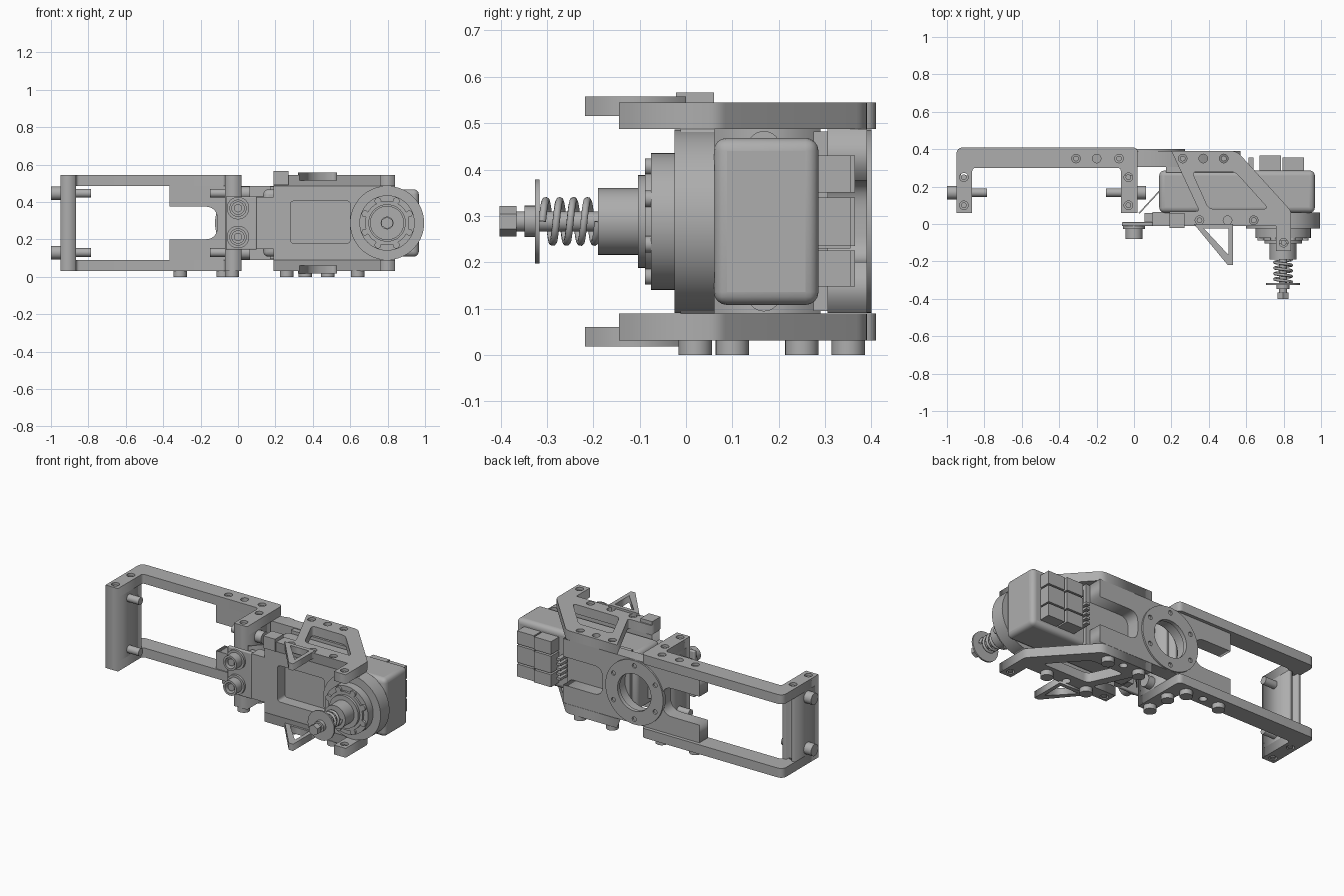
import bpy
import math
from mathutils import Vector

cube = bpy.data.objects.get("Cube")
if cube:
    bpy.data.objects.remove(cube, do_unlink=True)

grey = bpy.data.materials.new("machined grey")
grey.use_nodes = True
grey.diffuse_color = (0.42, 0.42, 0.42, 1)
grey.node_tree.nodes["Principled BSDF"].inputs["Base Color"].default_value = (0.42, 0.42, 0.42, 1)

MID = 0.288           # height of the mirror plane
MX = 0.797            # motor axis


def link(name, mesh):
    ob = bpy.data.objects.new(name, mesh)
    bpy.context.collection.objects.link(ob)
    mesh.materials.clear()
    mesh.materials.append(grey)
    return ob


def smooth(ob):
    bpy.ops.object.select_all(action='DESELECT')
    ob.select_set(True)
    bpy.context.view_layer.objects.active = ob
    bpy.ops.object.shade_smooth_by_angle(angle=math.radians(35))


def circle(x, y, r, n=24):
    return [(x + r * math.cos(math.tau * i / n), y + r * math.sin(math.tau * i / n)) for i in range(n)]


def fillet(points):
    """Round every corner that carries a third number, its radius."""
    out = []
    for i, p in enumerate(points):
        c = Vector(p[:2])
        if len(p) < 3:
            out.append(c)
            continue
        a = c + (Vector(points[i - 1][:2]) - c).normalized() * p[2]
        b = c + (Vector(points[(i + 1) % len(points)][:2]) - c).normalized() * p[2]
        for k in range(7):
            t = k / 6
            out.append(a * (1 - t) ** 2 + c * 2 * t * (1 - t) + b * t * t)
    return out


def plate(name, loops, lo, hi, axis='Z'):
    """Extrude an outline with holes: xy outline along z, or xz outline along y."""
    cu = bpy.data.curves.new(name, 'CURVE')
    cu.dimensions = '2D'
    cu.fill_mode = 'BOTH'
    cu.extrude = (hi - lo) / 2
    for loop in loops:
        sp = cu.splines.new('POLY')
        sp.points.add(len(loop) - 1)
        for pt, co in zip(sp.points, loop):
            pt.co = (co[0], co[1], 0, 1)
        sp.use_cyclic_u = True
    tmp = bpy.data.objects.new(name, cu)
    bpy.context.collection.objects.link(tmp)
    dg = bpy.context.evaluated_depsgraph_get()
    mesh = bpy.data.meshes.new_from_object(tmp.evaluated_get(dg))
    bpy.data.objects.remove(tmp, do_unlink=True)
    ob = link(name, mesh)
    mid = (lo + hi) / 2
    if axis == 'Z':
        ob.location.z = mid
    else:
        ob.rotation_euler.x = math.pi / 2
        ob.location.y = mid
    return ob


def box(name, x, y, z, bevel=0.0):
    bpy.ops.mesh.primitive_cube_add(size=1, location=[sum(v) / 2 for v in (x, y, z)])
    ob = bpy.context.object
    ob.name = name
    ob.scale = [v[1] - v[0] for v in (x, y, z)]
    bpy.ops.object.transform_apply(location=False, rotation=False, scale=True)
    ob.data.materials.append(grey)
    if bevel:
        m = ob.modifiers.new("Bevel", 'BEVEL')
        m.width, m.segments = bevel, 4
        smooth(ob)
    return ob


def rod(name, axis, start, end, a, b, r, n=32):
    """Cylinder along an axis; a and b are its other two coordinates in order."""
    m = (start + end) / 2
    loc = {'X': (m, a, b), 'Y': (a, m, b), 'Z': (a, b, m)}[axis]
    rot = {'X': (0, math.pi / 2, 0), 'Y': (math.pi / 2, 0, 0), 'Z': (0, 0, 0)}[axis]
    bpy.ops.mesh.primitive_cylinder_add(vertices=n, radius=r, depth=end - start, location=loc, rotation=rot)
    ob = bpy.context.object
    ob.name = name
    ob.data.materials.append(grey)
    smooth(ob)
    return ob


# Side plates, mirrored top and bottom
arm = fillet([(-.95, .06), (-.95, .41, .04), (.02, .41, .03), (.02, .06), (-.07, .06),
              (-.07, .3, .02), (-.865, .3, .02), (-.865, .06)])
arm_holes = [(-.31, .35), (-.2, .35), (-.08, .35), (-.91, .25), (-.91, .1), (-.03, .25), (-.03, .1)]
side = fillet([(.2, .39), (.55, .39, .03), (.84, .07, .02), (.84, -.145), (.76, -.145),
               (.76, -.012), (.19, -.012), (.19, .068), (.35, .068, .02)])
window = fillet([(.31, .28, .03), (.54, .28, .03), (.72, .08, .03), (.4, .08, .03)])
side_holes = [(.26, .35), (.37, .35), (.48, .35), (.23, .02), (.35, .02), (.5, .02), (.64, .02), (.8, -.1)]
guard = [(.32, 0), (.5, -.218), (.53, -.218), (.53, 0)]
guard_gap = [(.375, -.025), (.505, -.165), (.505, -.025)]
through = [(-.2, .35), (.37, .35), (.5, .02)]
for tag, lo, hi, g in (("upper", .487, .545, .516), ("lower", .031, .089, .018)):
    plate(tag + "_arm_plate", [arm] + [circle(x, y, .023) for x, y in arm_holes], lo, hi)
    plate(tag + "_side_plate", [side, window] + [circle(x, y, .023) for x, y in side_holes], lo, hi)
    plate(tag + "_guard", [guard, guard_gap], g, g + .042)
    for x, y in arm_holes + side_holes:
        if (x, y) not in through:
            rod(tag + "_bolt_shank", 'Z', lo, hi - .012, x, y, .015, 16)
box("upper_foot", (.19, .27), (-.022, .06), (.49, .566))

# Bolt heads below
for x, y in [(-.31, .35), (-.08, .35), (-.03, .25), (-.03, .1), (.26, .35), (.48, .35), (.36, .02), (.64, .02)]:
    rod("bolt_head", 'Z', 0, .033, x, y, .036)

# Upright webs of the arm, grooved along the back edge, with cross screws
for tag, x0, x1 in (("outer", -.95, -.865), ("inner", -.07, .02)):
    g0, g1 = x0 + .025, x1 - .025
    plate(tag + "_web", [[(x0, .06), (x1, .06), (x1, .29), (g1, .29), (g1, .26), (g0, .26),
                          (g0, .29), (x0, .29)]], .088, .488)
for z in (.13, .447):
    rod("outer_screw_head", 'X', -1, -.945, .168, z, .036)
    rod("outer_screw_shank", 'X', -.95, -.785, .168, z, .023)
    rod("inner_screw_head", 'X', .015, .065, .168, z, .036)
    rod("inner_screw_shank", 'X', -.15, -.06, .168, z, .023)

# Back plate with a slot at each end and a bearing ring
back = fillet([(-.365, .09), (.57, .09), (.57, .2), (.3, .2, .06), (.3, .376, .06), (.57, .376),
               (.57, .487), (-.365, .487), (-.365, .376), (-.11, .376, .07), (-.11, .2, .07), (-.365, .2)])
plate("back_plate", [back, circle(.075, MID, .13, 48)], .305, .39, 'Y')
ring_holes = [circle(.075 + .165 * math.cos(a), MID + .165 * math.sin(a), .014, 16)
              for a in [math.radians(30 + 60 * i) for i in range(6)]]
plate("bearing_ring", [circle(.075, MID, .198, 48), circle(.075, MID, .115, 48)] + ring_holes, .375, .4, 'Y')

# Front plate and motor housing
plate("front_plate", [[(.19, .089), (.84, .089), (.84, .487), (.19, .487)],
                      fillet([(.28, .18, .02), (.6, .18, .02), (.6, .405, .02), (.28, .405, .02)])],
      -.012, .062, 'Y')
box("motor_housing", (.135, .967), (.06, .286), (.108, .468), .028)
box("motor_back_cover", (.17, .6), (.275, .306), (.095, .482))

# Rear connectors
for x0, x1, y1 in ((.67, .785, .365), (.795, .91, .355)):
    for z0, z1 in ((.148, .225), (.235, .34), (.35, .43)):
        box("connector_block", (x0, x1), (.28, y1), (z0, z1))
for i in range(5):
    box("connector_pin", (.612, .64), (.28, .355), (.2 + .03 * i, .215 + .03 * i))

# Motor flange, stepped hub and shaft along the motor axis
for name, y0, y1, r, n in (("motor_flange", -.025, .062, .198, 64), ("hub_step", -.075, -.02, .148, 48),
                           ("hub_collar", -.088, -.07, .118, 48), ("hub_rim", -.104, -.08, .1, 48),
                           ("hub_nose", -.19, -.1, .072, 48), ("shaft", -.37, -.18, .022, 24),
                           ("spring_washer", -.326, -.316, .091, 48), ("washer_collar", -.348, -.32, .034, 32),
                           ("end_nut", -.402, -.366, .033, 6)):
    rod(name, 'Y', y0, y1, MX, MID, r, n)
for i in range(8):
    a = math.radians(22.5 + 45 * i)
    rod("hub_bolt", 'Y', -.088, -.03, MX + .128 * math.cos(a), MID + .128 * math.sin(a), .018, 16)

# Spring
cu = bpy.data.curves.new("spring", 'CURVE')
cu.dimensions = '3D'
cu.bevel_depth = .008
cu.bevel_resolution = 2
sp = cu.splines.new('POLY')
steps = 120
sp.points.add(steps)
for i, pt in enumerate(sp.points):
    a = math.tau * 4 * i / steps
    pt.co = (MX + .045 * math.cos(a), -.31 + .12 * i / steps, MID + .045 * math.sin(a), 1)
link("spring", cu)

# Socket panel with two round sockets
box("socket_panel", (-.065, .1), (-.012, .01), (.145, .43), .006)
box("socket_bracket", (.055, .105), (-.01, .06), (.16, .415))
box("side_block", (.1, .192), (-.011, .065), (.15, .428))
for z in (.213, .367):
    rod("socket_flange", 'Y', -.026, -.01, 0, z, .06)
    plate("socket_barrel", [circle(0, z, .046, 32), circle(0, z, .033, 32)], -.08, -.02, 'Y')
    rod("socket_core", 'Y', -.068, -.02, 0, z, .022)

# Thin slanted sheet between the panel and the motor
plate("slanted_sheet", [[(.025, .06), (.14, .185), (.145, .18), (.03, .055)]], .15, .43)
